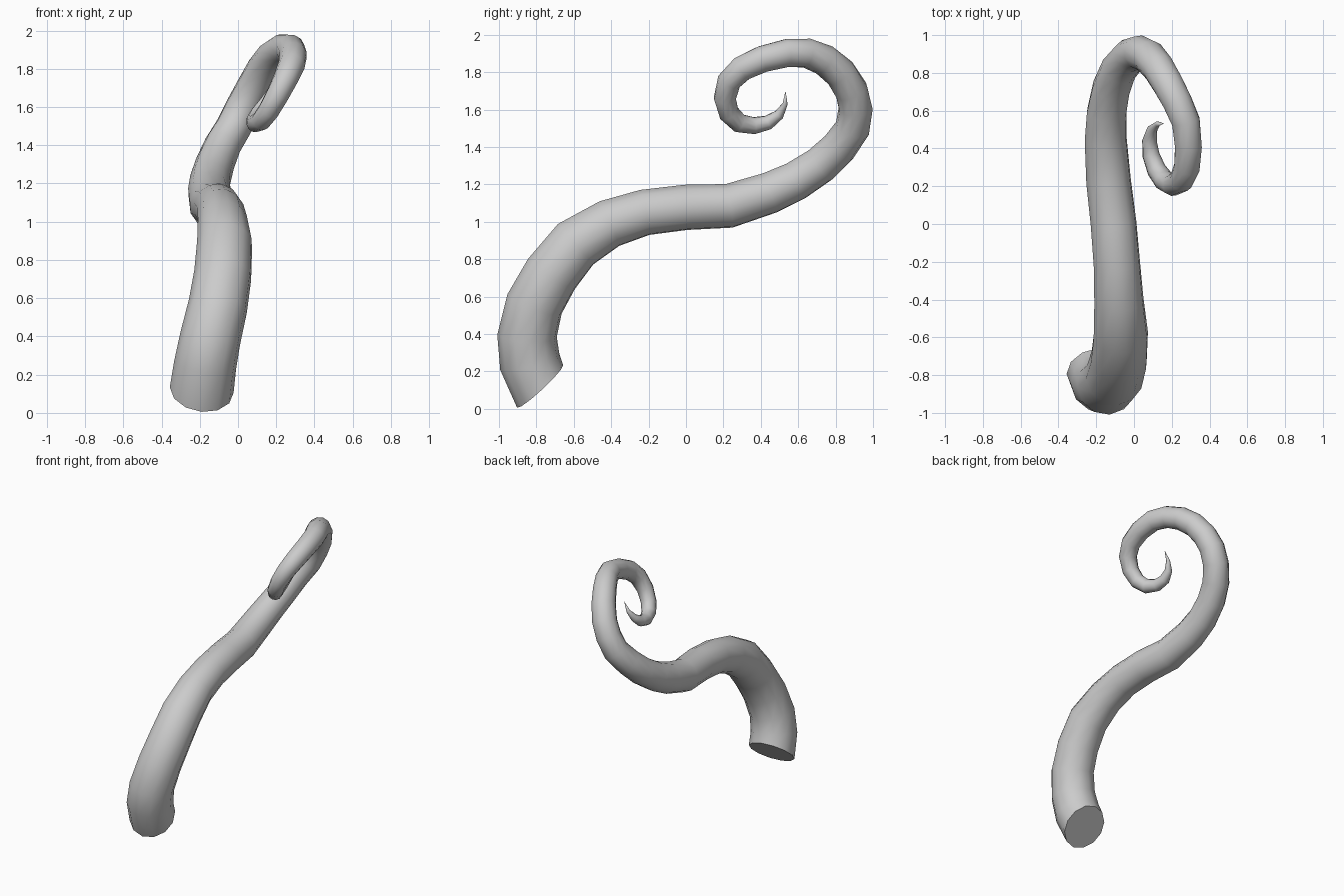
import bpy, bmesh, math
from mathutils import Vector

if "Cube" in bpy.data.objects:
    bpy.data.objects.remove(bpy.data.objects["Cube"])

SIDES = 12
# centre line of the tentacle: x, y, z, radius
PATH = [
    (-.19, -.78, .12, .168), (-.172, -.835, .25, .164), (-.145, -.85, .39, .160),
    (-.105, -.81, .56, .156), (-.08, -.72, .72, .152), (-.07, -.59, .88, .147),
    (-.08, -.41, .99, .133), (-.09, -.22, 1.05, .125), (-.108, 0, 1.077, .123),
    (-.135, .23, 1.085, .120), (-.15, .45, 1.155, .113), (-.145, .59, 1.22, .107),
    (-.12, .72, 1.305, .102), (-.08, .82, 1.40, .097), (-.02, .89, 1.50, .094),
    (.03, .907, 1.605, .092), (.08, .885, 1.70, .090), (.13, .825, 1.795, .087),
    (.18, .74, 1.865, .084), (.23, .645, 1.902, .080), (.275, .54, 1.902, .077),
    (.288, .41, 1.87, .073), (.28, .30, 1.82, .070), (.25, .23, 1.75, .065),
    (.205, .208, 1.66, .060), (.16, .23, 1.58, .056), (.12, .285, 1.527, .052),
    (.09, .365, 1.514, .046), (.082, .44, 1.531, .039), (.095, .498, 1.573, .028),
    (.125, .53, 1.63, .014),
]
TIP = (.16, .532, 1.70)

pts = [Vector(p[:3]) for p in PATH] + [Vector(TIP)]
bm = bmesh.new()
rings = []
side = Vector((1, 0, 0))
for i, p in enumerate(PATH):
    # ring stands square to the path; the base cut is slanted
    if i == 0:
        t = Vector((.12, -.68, .73)).normalized()
    else:
        t = ((pts[i + 1] - pts[i]).normalized() + (pts[i] - pts[i - 1]).normalized()).normalized()
    side = (side - t * side.dot(t)).normalized()
    up = t.cross(side)
    ring = []
    for k in range(SIDES):
        a = 2 * math.pi * k / SIDES
        ring.append(bm.verts.new(pts[i] + p[3] * (math.cos(a) * side + math.sin(a) * up)))
    rings.append(ring)

# skin between rings, flat base and pointed tip
for a, b in zip(rings, rings[1:]):
    for k in range(SIDES):
        n = (k + 1) % SIDES
        bm.faces.new((a[k], a[n], b[n], b[k]))
bm.faces.new(rings[0][::-1])
tip = bm.verts.new(TIP)
for k in range(SIDES):
    bm.faces.new((rings[-1][k], rings[-1][(k + 1) % SIDES], tip))
bmesh.ops.recalc_face_normals(bm, faces=bm.faces)

mesh = bpy.data.meshes.new("tentacle")
bm.to_mesh(mesh)
bm.free()
obj = bpy.data.objects.new("tentacle", mesh)
bpy.context.collection.objects.link(obj)
bpy.context.view_layer.objects.active = obj
obj.select_set(True)
bpy.ops.object.shade_smooth_by_angle(angle=math.radians(50))
